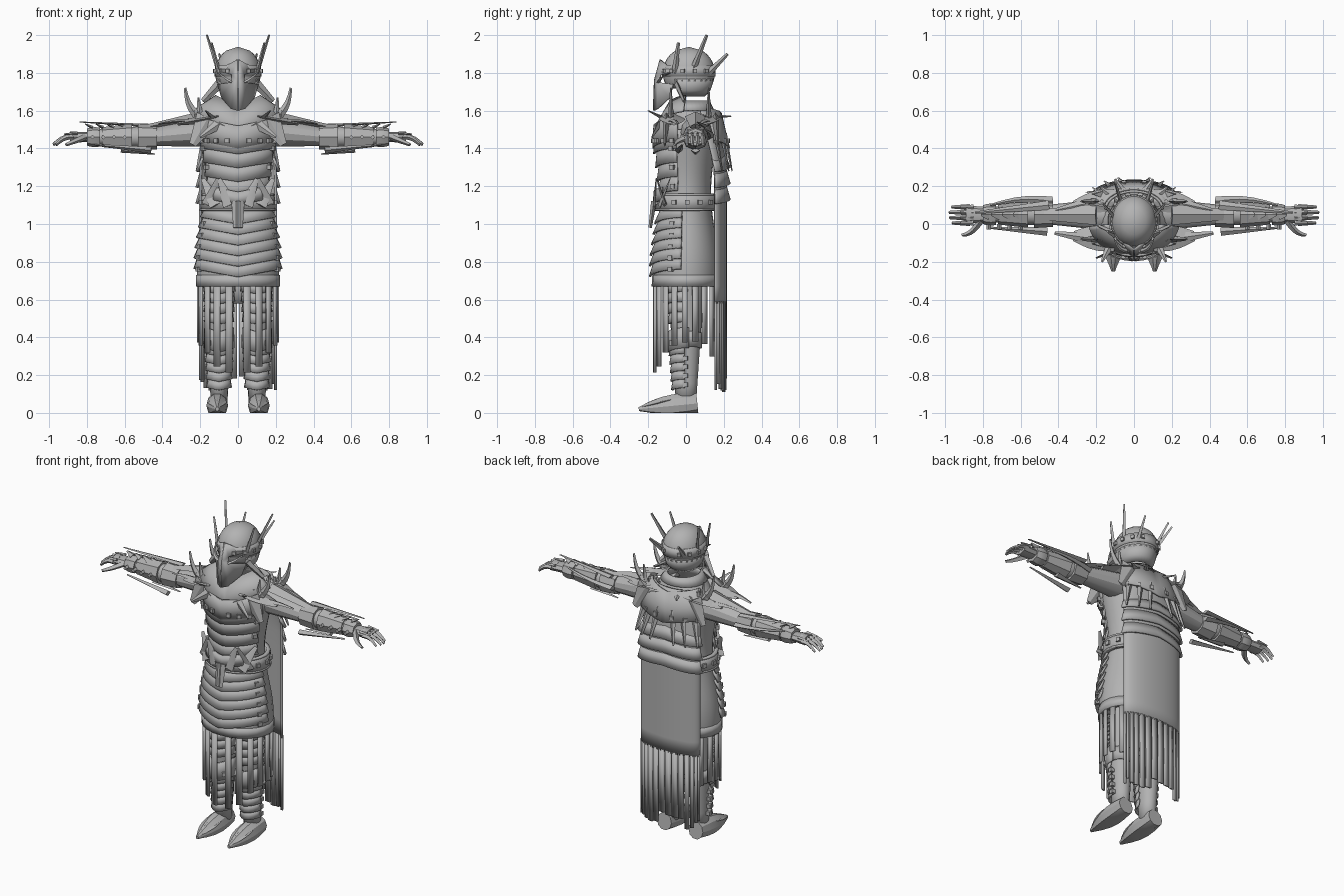
import bpy, bmesh, random
from math import sin, cos, pi, radians, sqrt
from mathutils import Vector, Matrix

random.seed(4)
if "Cube" in bpy.data.objects:
    bpy.data.objects.remove(bpy.data.objects["Cube"])

steel = bpy.data.materials.new("plain grey")
steel.use_nodes = True
grey = (.45, .45, .45, 1)
steel.diffuse_color = grey
for node in steel.node_tree.nodes:
    if node.type == 'BSDF_PRINCIPLED':
        node.inputs["Base Color"].default_value = grey

UPWARD, BACKWARD, SIDEWAYS = Vector((0, 0, 1)), Vector((0, 1, 0)), Vector((1, 0, 0))


def finish(bm, name, mirror=False, thickness=None):
    """Turn a bmesh into an object, optionally mirrored and thickened."""
    bmesh.ops.remove_doubles(bm, verts=bm.verts, dist=.0001)
    bmesh.ops.recalc_face_normals(bm, faces=bm.faces)
    mesh = bpy.data.meshes.new(name)
    bm.to_mesh(mesh)
    bm.free()
    mesh.materials.append(steel)
    obj = bpy.data.objects.new(name, mesh)
    bpy.context.collection.objects.link(obj)
    if thickness:
        solid = obj.modifiers.new("thickness", 'SOLIDIFY')
        solid.thickness, solid.offset = thickness, 0
    if mirror:
        obj.modifiers.new("mirror", 'MIRROR')
    bpy.ops.object.select_all(action='DESELECT')
    obj.select_set(True)
    bpy.context.view_layer.objects.active = obj
    bpy.ops.object.shade_smooth_by_angle(angle=radians(30))


def spread(first, last, count):
    return [first + (last - first) * i / (count - 1) for i in range(count)]


def bridge(bm, rings, closed):
    rows = [[bm.verts.new(p) for p in ring] for ring in rings]
    count = len(rows[0])
    for low, high in zip(rows, rows[1:]):
        for i in range(count if closed else count - 1):
            j = (i + 1) % count
            bm.faces.new((low[i], low[j], high[j], high[i]))
    if closed:
        bm.faces.new(rows[0])
        bm.faces.new(rows[-1])


# Body outlines: each gives half width, half depth and centre depth at a height
def hull(z):
    width = .185 + .027 * cos((z - .75) * pi / .42)
    return width, width * .8, 0


def leg(z):
    width = .035 + .055 * z
    return width, width * 1.25, 0


def cape(z):
    rise = max(0, z - 1.3)
    return .2 - rise / 6, .06 + rise / 8, .15 - rise / 4


def collar(z):
    drop = 1.63 - z
    return .1 + drop * .8, .1 + drop * .45, .02


def head(z):
    size = sqrt(max(0, 1 - ((z - 1.8) / .132) ** 2))
    return size * .115, size * .132, .015


def place(outline, angle, z, grow=.0, centre=.0):
    """Point on an outline; angle zero faces the front and rises to the left."""
    width, depth, y = outline(z)
    a = radians(angle)
    return Vector((centre + (width + grow) * sin(a), y - (depth + grow) * cos(a), z))


def shell(name, outline, heights, span=360, middle=0, grow=.0, flare=.0, chevron=.0,
          centre=.0, steps=24, thickness=.012, mirror=False):
    """Curved plate following an outline, flaring towards its last height."""
    bm, rows = bmesh.new(), []
    angles = spread(middle - span / 2, middle + span / 2, steps + 1)
    for z, extra in zip(heights, spread(grow, grow + flare, len(heights))):
        row = [place(outline, a, z, extra, centre) for a in angles]
        rows.append([p + UPWARD * chevron * abs(p.x - centre) for p in row])
    bridge(bm, rows, False)
    finish(bm, name, mirror, thickness)


def limb(name, base, end, width, thick=None, tip=.25, bulge=.0, bow=(0, 0, 0),
         up=UPWARD, sides=4, steps=6):
    """Tapering mirrored limb or spike between two points, never below the floor."""
    bm, rings = bmesh.new(), []
    base, end, bow = Vector(base), Vector(end), Vector(bow)
    across = (end - base).cross(up).normalized()
    normal = across.cross((end - base).normalized())
    for t in spread(0, 1, steps):
        k = (1 + (tip - 1) * t + bulge * sin(pi * t)) / 2
        ring = []
        for a in spread(0, 2 * pi, sides + 1)[:-1]:
            p = base.lerp(end, t) + bow * sin(pi * t)
            p += across * cos(a) * k * width + normal * sin(a) * k * (thick or width / 2)
            ring.append((p.x, p.y, max(p.z, 0)))
        rings.append(ring)
    bridge(bm, rings, True)
    finish(bm, name, True)


def slab(name, faces):
    bm = bmesh.new()
    for face in faces:
        bm.faces.new([bm.verts.new(p) for p in face])
    finish(bm, name, True, .012)


def studs(name, outline, heights, angles, grow=.015, centre=.0, size=.024):
    bm = bmesh.new()
    for z in heights:
        for a in angles:
            spot = Matrix.Translation(place(outline, a, z, grow, centre))
            bmesh.ops.create_cube(bm, size=size, matrix=spot @ Matrix.Rotation(radians(a), 4, 'Z'))
    finish(bm, name, True)


# Torso, collar and belt
shell("body", hull, spread(1.5, .67, 16))
shell("collar", collar, spread(1.63, 1.5, 4))
shell("collar_rim", collar, (1.65, 1.6), grow=.01, span=270, middle=180)
shell("gorget", collar, (1.62, 1.55, 1.48), span=160, grow=.01, flare=.01, chevron=.5)
shell("breast_plate", hull, (1.52, 1.46, 1.4), span=150, flare=.02, chevron=.2)
for z in spread(1.15, 1.37, 4):
    shell("chest_plate", hull, (z + .09, z), span=144, flare=.022, chevron=.16)
shell("belt", hull, (1.16, 1.07), grow=.025, thickness=.02)
for z in (1.07, 1.15):
    shell("belt_rim", hull, (z + .01, z), grow=.032)
studs("belt_studs", hull, [1.115], spread(20, 164, 7), grow=.035)
studs("chest_studs", hull, [1.44], spread(15, 65, 4), grow=.02)
studs("rib_studs", hull, spread(1.2, 1.4, 3), [62], grow=.02)

# Winged buckle standing off the belt
shell("buckle_band", hull, (1.17, 1.1), span=80, grow=.04, chevron=.2)
for start, lean in ((12, 28), (35, 62), (50, 30)):
    limb("buckle_wing", place(hull, start, 1.1, .04), place(hull, lean, 1.24, .05), .08, .02, up=BACKWARD)
limb("buckle_tongue", (.01, -.17, 1.12), (.01, -.19, .98), .05, .03, tip=.6, up=BACKWARD)

# Skirt of overlapping plates over hanging strips
for z in spread(.72, 1, 6):
    shell("skirt_plate", hull, (z + .07, z), span=164, flare=.022, chevron=.18)
shell("skirt_hem", hull, (.73, .67), grow=.004, flare=.006)
studs("skirt_studs", hull, spread(.76, 1, 5), [64], grow=.02)
for angle in spread(13, 163, 9):
    tatter = .31 - .09 * cos(radians(angle * 2)) + random.uniform(-.03, .03)
    shell("skirt_strip", lambda z: hull(.67), (.68, tatter), span=10, middle=angle,
          grow=.004, steps=2, mirror=True)

# Cape with torn lower edge and back plates
shell("cape", cape, spread(1.6, .58, 12), span=180, middle=180)
for angle in spread(96, 264, 14):
    shell("cape_strip", cape, (.59, random.uniform(.1, .2)), span=10.5, middle=angle, steps=2)
for z in spread(1.13, 1.3, 3):
    shell("back_band", cape, (z + .07, z), span=176, middle=180, flare=.02, chevron=-.1)
shell("back_harness", cape, (1.58, 1.48, 1.4), span=150, middle=180, grow=.01, flare=.02, chevron=.2)
studs("back_studs", cape, [1.44], (115, 140, 165), grow=.03)
for angle in (165, 145, 120):
    limb("back_spike", place(cape, angle, 1.48, .02), place(cape, angle - 5, 1.28, .04), .05, up=BACKWARD)
    limb("mantle_spike", place(collar, angle, 1.57), place(collar, angle - 8, 1.57, .11), .05)

# Helmet and crown
shell("helmet", head, spread(1.932, 1.72, 12))
shell("neck_guard", head, (1.77, 1.71, 1.68), span=250, middle=180, flare=.025)
shell("crown_band", head, (1.84, 1.78), grow=.006)
studs("crown_studs", head, [1.81], spread(25, 155, 6), grow=.01, size=.02)
for base, end in (((.1, .03, 1.8), (.165, .11, 2)), ((.1, -.06, 1.8), (.14, -.04, 1.96)),
                  ((.07, .12, 1.8), (.1, .22, 1.9))):
    limb("crown_horn", base, end, .036, .024, tip=.45, up=SIDEWAYS)

# Pointed mask with a centre ridge and narrow eye openings
brow, nose, chin = (0, -.135, 1.87), (0, -.165, 1.76), (0, -.17, 1.6)
temple, cheek, jaw = (.108, -.06, 1.81), (.105, -.07, 1.74), (.085, -.085, 1.67)
eye, bridge_top, muzzle = (.03, -.145, 1.75), (.03, -.135, 1.79), (.035, -.15, 1.61)
slab("mask", [[brow, bridge_top, nose], [brow, temple, bridge_top], [nose, bridge_top, eye],
              [nose, eye, muzzle, chin], [eye, cheek, jaw, muzzle]])
limb("mask_ridge", brow, chin, .02, tip=1, bow=(0, -.01, 0), up=BACKWARD)
limb("brow_blade", eye, temple, .03, bow=(.01, -.02, 0))
limb("cheek_spike", (.1, -.05, 1.74), (.185, -.01, 1.65), .05, tip=.6, up=BACKWARD)


# Arms, laid out along one axis
def arm(x, y=.0, z=.0):
    return Vector((x, .05 + y, 1.46 + z))


limb("upper_arm", arm(.14, z=.03), arm(.46), .17, .16, tip=.6, sides=12)
limb("forearm", arm(.44), arm(.8), .11, .11, tip=.6, bulge=.15, sides=12)
limb("elbow_cuff", arm(.43), arm(.53), .13, .13, tip=1.1, sides=8)
limb("bracer", arm(.56), arm(.72), .14, .14, tip=.75, sides=8)
limb("wrist_cuff", arm(.73), arm(.8), .11, .1, tip=.9, bulge=.1, sides=8)
limb("arm_guard", arm(.2, z=.11), arm(.5, z=.05), .11, .05, tip=.5)
limb("upper_fin", arm(.45, .05, .06), arm(.84, .01, .08), .05, .02)
limb("rear_fin", arm(.43, .07), arm(.76, .05, .04), .05, .03, bow=(0, .02, 0))
limb("front_fin", arm(.46, -.09, -.07), arm(.76, -.07, -.04), .045, .035)
limb("elbow_spike", arm(.62, z=-.07), arm(.44, z=-.09), .05)
for x in spread(.6, .77, 4):
    limb("bracer_clasp", arm(x, -.08), arm(x, -.05), .024, .024, tip=1)
    limb("bracer_ridge", arm(x, z=.05), arm(x + .04, z=.07), .06, .02)

# Hands with drooping fingers
limb("palm", arm(.78), arm(.89), .08, .05, tip=1.2, sides=8)
for y in spread(-.045, .04, 4):
    reach = .985 - abs(y) / 2
    limb("finger", arm(.87, y), arm(reach, y, -.04), .032, .034, tip=.5, bow=(0, 0, .015))
    limb("knuckle_plate", arm(.85, y, .02), arm(.92, y, .015), .026, .018, tip=.5)
limb("thumb", arm(.81, -.03), arm(.91, -.11, -.04), .038, .036, tip=.5, bow=(0, -.02, 0))

# Shoulder armour and spikes, front and back
for y in (-.08, .12):
    limb("shoulder_plate", (.1, y, 1.57), (.32, y * .8, 1.53), .13, .04, tip=.4, bulge=.3)
    limb("shoulder_flank", (.16, y * 1.3, 1.56), (.24, y * 1.4, 1.42), .13, .04, tip=.3, up=BACKWARD)
    limb("shoulder_horn", (.19, y, 1.55), (.28, y, 1.72), .055, .035, bow=(.02, 0, -.01), up=BACKWARD)
    limb("shoulder_thorn", (.2, y, 1.56), (.21, y, 1.67), .04, up=BACKWARD)
    limb("shoulder_blade", (.2, y, 1.54), (.42, y * .6, 1.53), .07, .03, bow=(0, 0, .01))
    for x in (.17, .23):
        limb("shoulder_stud", (x, y, 1.57), (x, y, 1.6), .025, .025, tip=1, up=BACKWARD)
limb("collar_spike", (.12, -.1, 1.55), (.17, -.2, 1.6), .05)
limb("chest_spike", (.1, -.14, 1.53), (.2, -.18, 1.46), .06, up=BACKWARD)

# Legs, guards and boots
side = .1
shell("leg", leg, spread(.8, .05, 8), centre=side, steps=16, mirror=True)
limb("boot", (.11, .06, .05), (.11, -.25, .02), .1, .11, tip=.2, bulge=.5, sides=10)
limb("toe_plate", (.11, -.08, .07), (.11, -.24, .03), .1, .05, tip=.2, bulge=.3)
for z in spread(.12, .3, 5):
    shell("shin_plate", leg, (z + .05, z), span=170, grow=.01, flare=.012, chevron=.2,
          centre=side, steps=8, mirror=True)
for z in spread(.47, .63, 4):
    shell("thigh_plate", leg, (z + .055, z), span=190, grow=.004, flare=.01, chevron=.15,
          centre=side, steps=8, mirror=True)
shell("knee_guard", leg, (.43, .38, .32), span=200, grow=.015, flare=.01, chevron=.3,
      centre=side, steps=8, mirror=True)
shell("calf_guard", leg, (.42, .34), span=180, middle=180, grow=.01, chevron=.2,
      centre=side, steps=8, mirror=True)
studs("knee_studs", leg, [.37], (-40, 40), grow=.025, centre=side)
studs("shin_studs", leg, spread(.15, .29, 4), [88], centre=side)
studs("thigh_studs", leg, spread(.5, .66, 4), [88], centre=side)
